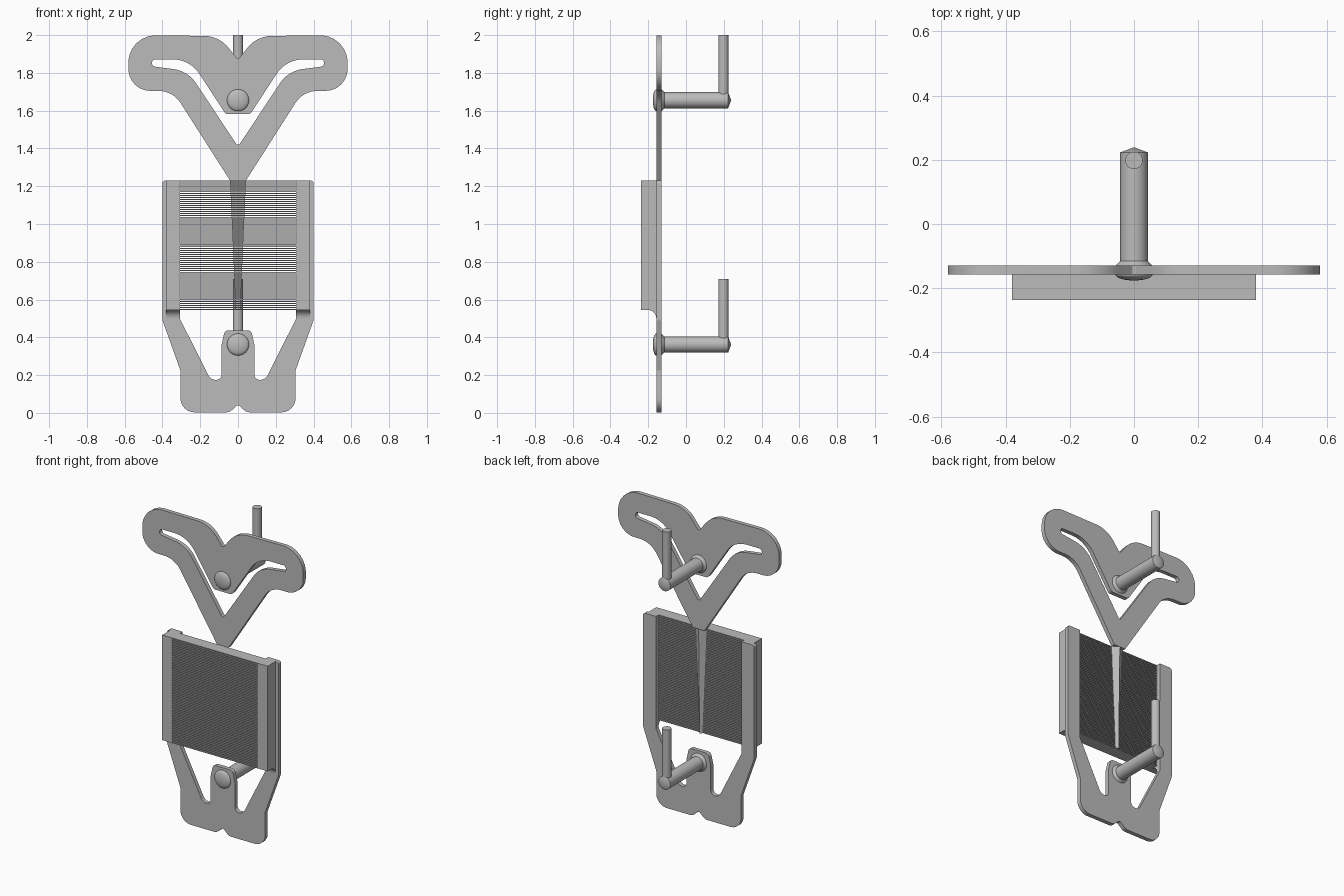
import bpy, bmesh, math
from mathutils import Vector, Matrix

if "Cube" in bpy.data.objects:
    bpy.data.objects.remove(bpy.data.objects["Cube"], do_unlink=True)

metal = bpy.data.materials.new("plain grey")
metal.use_nodes = True
metal.diffuse_color = (0.5, 0.5, 0.5, 1)
metal.node_tree.nodes["Principled BSDF"].inputs["Base Color"].default_value = (0.5, 0.5, 0.5, 1)

PLATE_BACK, PLATE_FRONT, PANEL_FRONT = -0.13, -0.157, -0.237
PANEL_LOW, PANEL_TOP = 0.545, 1.23


def fillet(corners, steps=8):
    """Round each (x, z, radius) corner of a closed outline."""
    out = []
    for i, (x, z, r) in enumerate(corners):
        p = Vector((x, z))
        a = Vector(corners[i - 1][:2]) - p
        b = Vector(corners[(i + 1) % len(corners)][:2]) - p
        if r == 0:
            out.append(p)
            continue
        half = a.angle(b) / 2
        cut = min(r / math.tan(half), a.length * 0.49, b.length * 0.49)
        r = cut * math.tan(half)
        centre = p + (a.normalized() + b.normalized()).normalized() * (r / math.sin(half))
        start = p + a.normalized() * cut - centre
        end = p + b.normalized() * cut - centre
        for k in range(steps + 1):
            t = k / steps
            out.append(centre + (start * (1 - t) + end * t).normalized() * r)
    return out


def mirrored(half):
    """Complete a right-hand outline across x = 0."""
    return half + [(-x, z, r) for x, z, r in reversed(half) if abs(x) > 1e-6]


def finish(obj, smooth=True):
    obj.data.materials.clear()
    obj.data.materials.append(metal)
    if smooth:
        bpy.ops.object.select_all(action="DESELECT")
        obj.select_set(True)
        bpy.context.view_layer.objects.active = obj
        bpy.ops.object.shade_smooth_by_angle(angle=math.radians(30))
    return obj


def plate(name, outlines, front, back):
    """Flat sheet in the xz plane; later outlines are holes."""
    curve = bpy.data.curves.new(name, "CURVE")
    curve.dimensions = "2D"
    curve.fill_mode = "BOTH"
    curve.extrude = (back - front) / 2
    for outline in outlines:
        pts = fillet(outline)
        spline = curve.splines.new("POLY")
        spline.points.add(len(pts) - 1)
        for sp, p in zip(spline.points, pts):
            sp.co = (p.x, p.y, 0, 1)
        spline.use_cyclic_u = True
    obj = bpy.data.objects.new(name, curve)
    bpy.context.collection.objects.link(obj)
    obj.rotation_euler.x = math.pi / 2
    obj.location.y = (front + back) / 2
    bpy.ops.object.select_all(action="DESELECT")
    obj.select_set(True)
    bpy.context.view_layer.objects.active = obj
    bpy.ops.object.convert(target="MESH")
    return finish(bpy.context.object)


def from_bmesh(name, bm, smooth=True):
    bmesh.ops.recalc_face_normals(bm, faces=bm.faces)
    mesh = bpy.data.meshes.new(name)
    bm.to_mesh(mesh)
    bm.free()
    obj = bpy.data.objects.new(name, mesh)
    bpy.context.collection.objects.link(obj)
    return finish(obj, smooth)


def lathe(name, profile, z):
    """Turn (radius, y) points around the y axis at height z."""
    bm = bmesh.new()
    verts = [bm.verts.new((r, y, z)) for r, y in profile]
    edges = [bm.edges.new(pair) for pair in zip(verts, verts[1:])]
    bmesh.ops.spin(bm, geom=verts + edges, cent=(0, 0, z), axis=(0, 1, 0),
                   angle=math.tau, steps=32)
    bmesh.ops.remove_doubles(bm, verts=bm.verts, dist=1e-4)
    return from_bmesh(name, bm)


# Upper plate: two rounded wings on a V, with one opening around the centre tab
wings = mirrored([
    (0, 1.87, 0.01), (0.10, 1.995, 0.2), (0.58, 2.0, 0.144), (0.58, 1.705, 0.144),
    (0.345, 1.705, 0.14), (0.042, PANEL_TOP, 0)])
opening = mirrored([
    (0, 1.41, 0.012), (0.265, 1.81, 0.17), (0.455, 1.835, 0.018),
    (0.455, 1.872, 0.018), (0.255, 1.872, 0.17), (0.065, 1.582, 0.025)])
plate("upper_plate", [wings, opening], PLATE_FRONT, PLATE_BACK)

# Lower plate: two side arms, a notched foot and a centre tab
frame = mirrored([
    (0, 0.045, 0.015), (0.045, 0.003, 0.045), (0.305, 0.003, 0.075), (0.305, 0.225, 0.03),
    (0.4, 0.49, 0.03), (0.4, PANEL_TOP, 0.015), (0.308, PANEL_TOP, 0),
    (0.308, 0.50, 0.03), (0.145, 0.175, 0.045), (0.087, 0.175, 0.045),
    (0.087, 0.36, 0.03), (0.07, 0.437, 0.025)])
plate("lower_plate", [frame], PLATE_FRONT, PLATE_BACK)

# Side rails with a curved foot running into the lower plate
for side, label in ((1, "left"), (-1, "right")):
    bm = bmesh.new()
    depth = PANEL_FRONT - PLATE_FRONT
    section = [(PLATE_FRONT, PANEL_TOP), (PANEL_FRONT, PANEL_TOP), (PANEL_FRONT, PANEL_LOW)]
    for k in range(9):
        a = k / 8 * math.pi / 2
        section.append((PLATE_FRONT - 0.045 * (1 - math.sin(a)),
                        PANEL_LOW - 0.045 * (1 - math.cos(a))))
    face = bm.faces.new([bm.verts.new((side * 0.308, y, z)) for y, z in section])
    ext = bmesh.ops.extrude_face_region(bm, geom=[face])
    moved = [v for v in ext["geom"] if isinstance(v, bmesh.types.BMVert)]
    bmesh.ops.translate(bm, verts=moved, vec=(side * 0.072, 0, 0))
    from_bmesh(label + "_rail", bm)

# Stack of thin horizontal fins between the rails
FINS, THICK = 64, 0.0055
bm = bmesh.new()
for i in range(FINS):
    z = PANEL_LOW + THICK / 2 + i * (PANEL_TOP - PANEL_LOW - THICK) / (FINS - 1)
    place = (Matrix.Translation((0, (PANEL_FRONT + PLATE_FRONT) / 2, z))
             @ Matrix.Diagonal((0.616, PLATE_FRONT - PANEL_FRONT, THICK, 1)))
    bmesh.ops.create_cube(bm, size=1, matrix=place)
from_bmesh("fins", bm, smooth=False)

# Tapering ridged spike behind the fins
bm = bmesh.new()
rings = []
for w, ridge, z in ((0.042, PLATE_BACK, PANEL_TOP), (0.012, PLATE_BACK - 0.01, PANEL_LOW)):
    rings.append([bm.verts.new(p) for p in
                  ((-w, PLATE_FRONT, z), (w, PLATE_FRONT, z), (0, ridge, z))])
    bm.faces.new(rings[-1])
for i in range(3):
    j = (i + 1) % 3
    bm.faces.new((rings[0][i], rings[0][j], rings[1][j], rings[1][i]))
from_bmesh("spike", bm, smooth=False)

# Two pegs, each with a domed head, collar, pointed end and upright pin
for label, z, top in (("upper", 1.655, 2.0), ("lower", 0.362, 0.71)):
    dome = [(0.058 * math.sin(a), PLATE_FRONT - 0.019 * math.cos(a))
            for a in (k / 8 * math.pi / 2 for k in range(9))]
    lathe(label + "_peg", dome + [(0.058, PLATE_BACK), (0.043, -0.115),
                                  (0.043, 0.223), (0, 0.239)], z)
    bm = bmesh.new()
    bmesh.ops.create_cone(bm, cap_ends=True, segments=32, radius1=0.027, radius2=0.027,
                          depth=top - z, matrix=Matrix.Translation((0, 0.198, (top + z) / 2)))
    from_bmesh(label + "_pin", bm)
